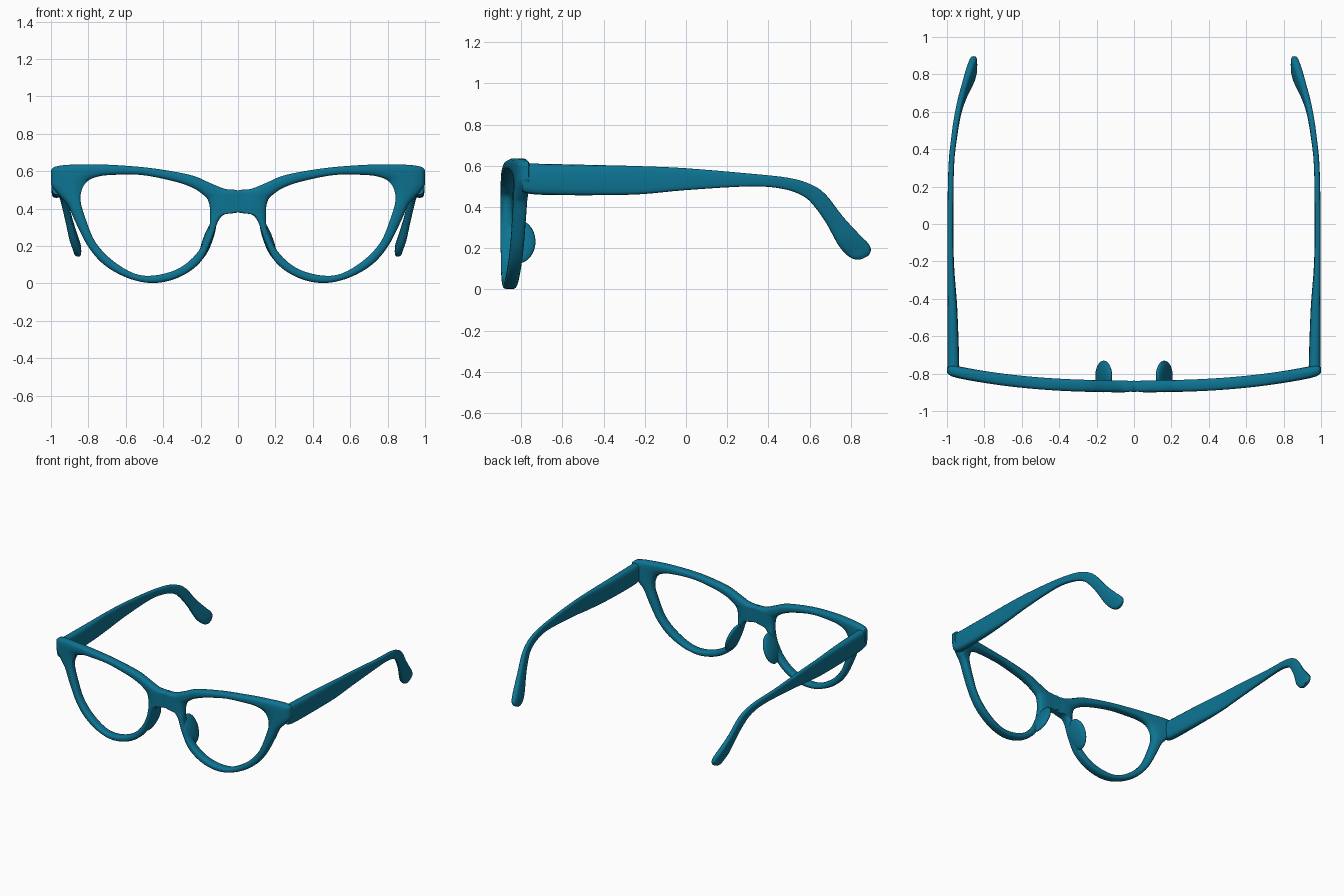
import bpy, bmesh, math
from mathutils import Matrix, Vector

if "Cube" in bpy.data.objects:
    bpy.data.objects.remove(bpy.data.objects["Cube"])

teal = bpy.data.materials.new("teal plastic")
teal.diffuse_color = (0.004, 0.175, 0.29, 1)
teal.use_nodes = True
teal.node_tree.nodes["Principled BSDF"].inputs["Base Color"].default_value = teal.diffuse_color


def smooth_path(pts, steps, closed):
    """Catmull-Rom samples through points of any dimension."""
    n, out = len(pts), []
    for i in range(n if closed else n - 1):
        if closed:
            q = [pts[(i + k) % n] for k in (-1, 0, 1, 2)]
        else:
            q = [pts[min(max(i + k, 0), n - 1)] for k in (-1, 0, 1, 2)]
        for s in range(steps):
            t = s / steps
            out.append([0.5 * (2 * b + (c - a) * t + (2 * a - 5 * b + 4 * c - d) * t * t
                               + (3 * b - a - 3 * c + d) * t ** 3) for a, b, c, d in zip(*q)])
    if not closed:
        out.append(list(pts[-1]))
    return out


def loft(bm, rings, closed):
    """Skin a list of equal closed sections."""
    vs = [[bm.verts.new(p) for p in r] for r in rings]
    m = len(vs[0])
    for i in range(len(vs) if closed else len(vs) - 1):
        a, b = vs[i], vs[(i + 1) % len(vs)]
        for j in range(m):
            bm.faces.new((a[j], a[(j + 1) % m], b[(j + 1) % m], b[j]))
    if not closed:
        bm.faces.new(vs[0])
        bm.faces.new(vs[-1])


def finish(name, bm, angle):
    """Make a smooth object mirrored across x = 0."""
    bmesh.ops.recalc_face_normals(bm, faces=bm.faces)
    me = bpy.data.meshes.new(name)
    bm.to_mesh(me)
    bm.free()
    me.materials.append(teal)
    ob = bpy.data.objects.new(name, me)
    bpy.context.collection.objects.link(ob)
    mod = ob.modifiers.new("mirror", 'MIRROR')
    mod.merge_threshold = 0.0005
    bpy.ops.object.select_all(action='DESELECT')
    ob.select_set(True)
    bpy.context.view_layer.objects.active = ob
    bpy.ops.object.shade_smooth_by_angle(angle=math.radians(angle))


# Front frame: paired outer edge (x, z) and lens opening edge (x, z)
rim = [(0, .495, .163, .45), (0, .44, .152, .415), (0, .382, .15, .38),
       (.07, .37, .15, .345), (.107, .33, .152, .31), (.14, .235, .168, .25),
       (.20, .115, .225, .155), (.31, .035, .32, .078), (.445, .002, .45, .042),
       (.58, .025, .56, .055), (.71, .095, .68, .13), (.80, .195, .765, .225),
       (.87, .33, .813, .34), (.91, .42, .838, .42), (.945, .46, .842, .465),
       (1, .53, .835, .50), (1, .605, .82, .53), (.95, .63, .795, .553),
       (.82, .636, .755, .569), (.685, .634, .69, .579), (.47, .617, .52, .58),
       (.257, .58, .34, .545), (.15, .537, .24, .51), (.07, .505, .185, .473)]
profile = [(0, .5), (.12, .88), (.35, 1), (.65, 1), (.88, .88), (1, .5)]
section = [(s, -t) for s, t in profile] + [(s, t) for s, t in reversed(profile)]
rings = []
for ox, oz, ix, iz in smooth_path(rim, 5, True):
    ox, oz = min(max(ox, 0), 1), max(oz, 0)
    if ox < 0.001:
        ox = 0
    ring = []
    for s, t in section:
        x, z = ox + (ix - ox) * s, oz + (iz - oz) * s
        if x == 0:
            t = math.copysign(0.95, t)      # keep the bridge full at the middle
        ring.append((x, -.868 + .088 * x ** 2.5 + .032 * t, z))
    rings.append(ring)
bm = bmesh.new()
loft(bm, rings, True)
inside = [f for f in bm.faces if all(v.co.x < 1e-4 for v in f.verts)]
bmesh.ops.delete(bm, geom=inside, context='FACES')
finish("front_frame", bm, 60)

# Temple arms: top (y, z), bottom (y, z), outer x, inner x
arm = [(-.795, .612, -.795, .475, .997, .935), (-.72, .610, -.72, .460, .998, .935),
       (-.45, .604, -.45, .457, .998, .945), (-.22, .598, -.22, .462, .998, .962),
       (0, .588, 0, .482, .998, .966), (.31, .562, .31, .500, .992, .962),
       (.50, .541, .47, .488, .974, .943), (.61, .508, .57, .452, .957, .925),
       (.68, .458, .625, .400, .943, .908), (.76, .355, .68, .322, .923, .885),
       (.84, .268, .735, .222, .902, .856), (.885, .222, .775, .172, .885, .841),
       (.897, .190, .812, .148, .876, .838), (.885, .163, .845, .144, .866, .842)]
rings = []
for ty, tz, by, bz, xo, xi in smooth_path(arm, 4, False):
    ring = []
    for k in range(16):
        a = 2 * math.pi * k / 16
        c, s = math.cos(a), math.sin(a)
        u = math.copysign(abs(c) ** .6, c) / 2 + .5
        v = math.copysign(abs(s) ** .6, s) / 2 + .5
        ring.append((xi + (xo - xi) * u, by + (ty - by) * v, bz + (tz - bz) * v))
    rings.append(ring)
bm = bmesh.new()
loft(bm, rings, False)
finish("temple_arms", bm, 60)

# Nose pads: tilted flat ellipsoids behind the inner rims
bm = bmesh.new()
bmesh.ops.create_uvsphere(bm, u_segments=24, v_segments=14, radius=1,
                          matrix=Matrix.Translation(Vector((.162, -.815, .232)))
                          @ Matrix.Rotation(math.radians(-20), 4, 'Y')
                          @ Matrix.Diagonal((.026, .085, .112, 1)))
finish("nose_pads", bm, 60)
